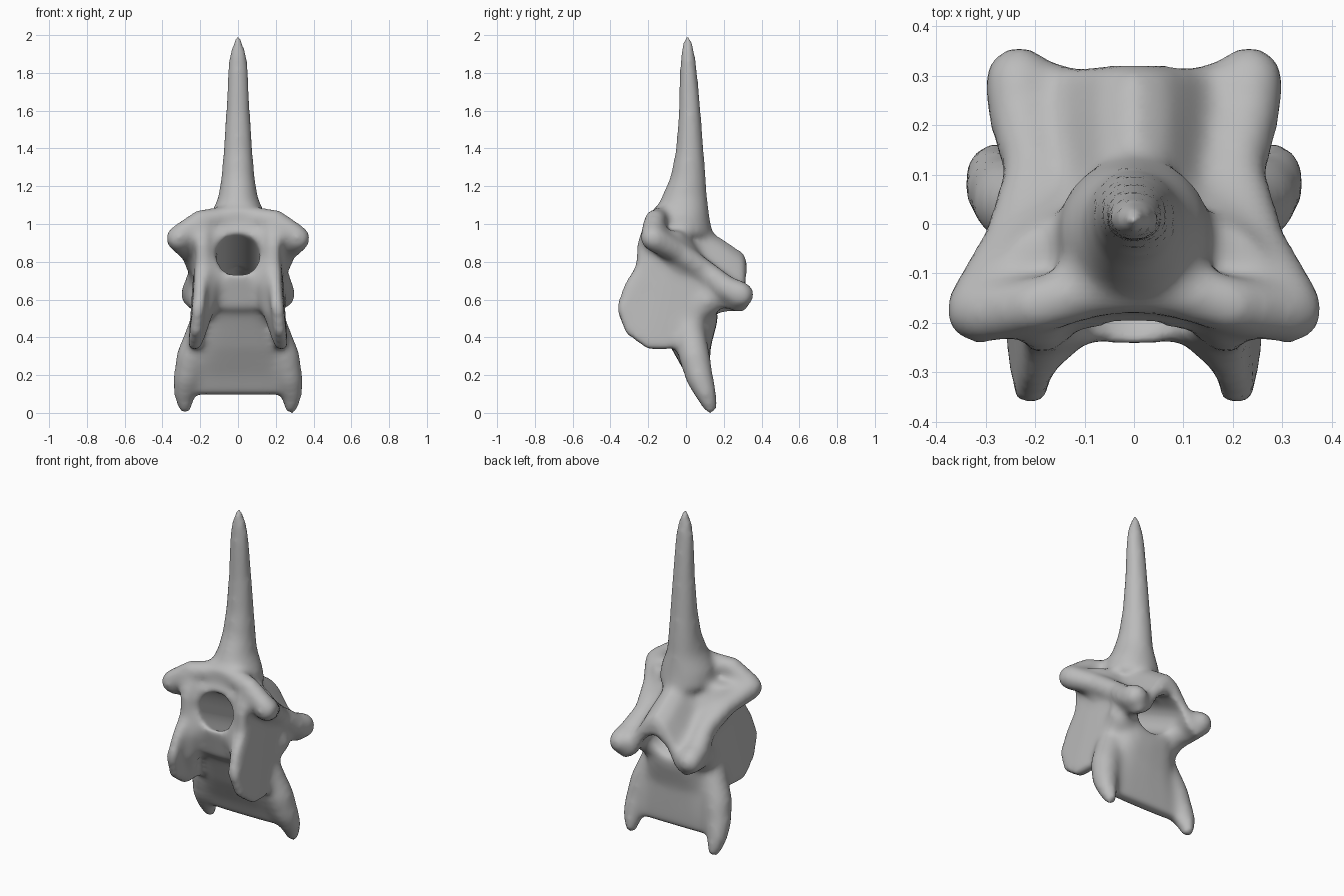
import bpy, bmesh
from math import cos, sin, tau
from mathutils import Vector

cube = bpy.data.objects.get("Cube")
if cube:
    bpy.data.objects.remove(cube, do_unlink=True)

bone = bpy.data.materials.new("bone_grey")
bone.use_nodes = True
grey = (0.5, 0.5, 0.5, 1)
bone.diffuse_color = grey
bone.node_tree.nodes["Principled BSDF"].inputs["Base Color"].default_value = grey


def make_object(name, bm):
    mesh = bpy.data.meshes.new(name)
    bm.to_mesh(mesh)
    bm.free()
    obj = bpy.data.objects.new(name, mesh)
    bpy.context.scene.collection.objects.link(obj)
    return obj


def loft(bm, rings):
    """Skin a list of equal-length rings into a closed solid."""
    loops = [[bm.verts.new(p) for p in ring] for ring in rings]
    n = len(loops[0])
    faces = [bm.faces.new(loops[0][::-1]), bm.faces.new(loops[-1])]
    for a, b in zip(loops, loops[1:]):
        for i in range(n):
            j = (i + 1) % n
            faces.append(bm.faces.new((a[i], a[j], b[j], b[i])))
    bmesh.ops.recalc_face_normals(bm, faces=faces)


def oval(z, hw, y0, y1, power=1.0, n=20):
    """Horizontal (super)ellipse ring between y0 and y1."""
    def pw(v):
        return abs(v) ** power * (1 if v > 0 else -1)
    return [(hw * pw(cos(tau * i / n)), (y0 + y1) / 2 + (y1 - y0) / 2 * pw(sin(tau * i / n)), z)
            for i in range(n)]


def tube(bm, points, side=1):
    """Round-ended tube through (x, y, z, radius) points."""
    pts = [Vector((p[0] * side, p[1], p[2])) for p in points]
    rad = [p[3] for p in points]
    rings = []
    for i, (p, r) in enumerate(zip(pts, rad)):
        d = (pts[min(i + 1, len(pts) - 1)] - pts[max(i - 1, 0)]).normalized()
        u = d.cross(Vector((0.3, 1, 0.2))).normalized()
        v = d.cross(u)
        steps = [(0, 1)]
        if i == 0:
            steps = [(-0.9, 0.35), (-0.6, 0.8), (0, 1)]
        elif i == len(pts) - 1:
            steps = [(0, 1), (0.6, 0.8), (0.9, 0.35)]
        for off, k in steps:
            rings.append([p + d * off * r + (u * cos(tau * a / 12) + v * sin(tau * a / 12)) * r * k
                          for a in range(12)])
    loft(bm, rings)


bm = bmesh.new()

# Tall upright spine: height, half width, front, back
spine = [(0.95, 0.16, -0.17, 0.14), (1.05, 0.15, -0.17, 0.125), (1.09, 0.13, -0.155, 0.12),
         (1.15, 0.105, -0.13, 0.113), (1.25, 0.09, -0.085, 0.107), (1.4, 0.078, -0.055, 0.095),
         (1.6, 0.066, -0.04, 0.08), (1.8, 0.057, -0.035, 0.062), (1.9, 0.05, -0.03, 0.05),
         (1.97, 0.024, -0.02, 0.038), (2.015, 0.008, -0.01, 0.028)]
loft(bm, [oval(*row) for row in spine])

# Main body, leaning back towards its thin lower edge
body = [(0.1, 0.26, 0.05, 0.12), (0.2, 0.275, 0.005, 0.125), (0.35, 0.22, -0.08, 0.13),
        (0.48, 0.2, -0.14, 0.165), (0.6, 0.19, -0.2, 0.18), (0.68, 0.18, -0.235, 0.17),
        (0.8, 0.18, -0.235, 0.13)]
loft(bm, [oval(*row, power=0.6) for row in body])

# Thick walls around the canal, flaring out under the roof
walls = [(0.55, 0.2, -0.2, 0.15), (0.72, 0.215, -0.245, 0.13), (0.86, 0.24, -0.235, 0.08),
         (0.97, 0.27, -0.21, 0.0)]
loft(bm, [oval(*row, power=0.6) for row in walls])

# Sloping roof: position, half width, middle height, edge height, thickness
rings = []
for y, hw, zc, ze, t in [(-0.18, 0.27, 1.09, 0.99, 0.11), (-0.05, 0.25, 1.08, 0.89, 0.13),
                         (0.1, 0.21, 0.99, 0.78, 0.15), (0.22, 0.23, 0.915, 0.69, 0.15),
                         (0.32, 0.22, 0.845, 0.64, 0.12)]:
    shape = ((-1, 1), (-0.65, 0.8), (-0.3, 0.2), (0, 0), (0.3, 0.2), (0.65, 0.8), (1, 1))
    top = [(f * hw, y, zc + (ze - zc) * drop) for f, drop in shape]
    rings.append(top + [(x, y, z - t) for x, y, z in reversed(top)])
loft(bm, rings)

# Side plate outline as (y, z): wall beside the canal with a hanging front flange
plate = [(-0.22, 1.0), (-0.255, 0.92), (-0.265, 0.78), (-0.325, 0.69), (-0.37, 0.56), (-0.32, 0.425),
         (-0.2, 0.34), (-0.085, 0.34), (0.0, 0.45), (0.1, 0.55), (0.13, 0.8), (-0.05, 0.95)]

for s in (1, -1):
    rings = []
    for off in (-0.033, 0.033):
        rings.append([(s * (0.19 + 0.11 * max(0, 0.72 - z) + off), y, z) for y, z in plate])
    loft(bm, rings)
    # Buttress between the flange and the body
    tube(bm, [(0.165, -0.18, 0.8, 0.07), (0.165, -0.215, 0.68, 0.07), (0.185, -0.22, 0.55, 0.06),
              (0.21, -0.17, 0.41, 0.04)], s)
    # Roof edge ridge from the front wing down to the rear knob
    tube(bm, [(0.315, -0.175, 0.93, 0.072), (0.25, -0.04, 0.855, 0.06), (0.205, 0.1, 0.755, 0.062),
              (0.225, 0.21, 0.665, 0.07), (0.233, 0.29, 0.63, 0.075)], s)
    # Strut carrying the rear knob
    tube(bm, [(0.16, 0.06, 0.56, 0.09), (0.185, 0.14, 0.61, 0.085), (0.225, 0.26, 0.62, 0.07)], s)
    # Front brow
    tube(bm, [(0.31, -0.18, 0.94, 0.065), (0.2, -0.165, 1.025, 0.06), (0, -0.11, 1.05, 0.06)], s)
    # Lower foot
    tube(bm, [(0.17, 0.01, 0.5, 0.08), (0.245, 0.045, 0.3, 0.085), (0.272, 0.075, 0.18, 0.074),
              (0.285, 0.108, 0.1, 0.058), (0.28, 0.128, 0.035, 0.04)], s)

rough = make_object("rough_bone", bm)

# Sloping round canal cutter
cut = bmesh.new()
loft(cut, [[(0.117 * cos(tau * i / 24), y, 0.853 - 0.5 * (y + 0.23) + 0.117 * sin(tau * i / 24))
            for i in range(24)] for y in (-0.5, 0.6)])
cutter = make_object("canal_cutter", cut)
cutter.hide_render = True

# Blend the parts, cut the canal, then soften everything
blend = rough.modifiers.new("blend", 'REMESH')
blend.mode = 'VOXEL'
blend.voxel_size = 0.018
canal = rough.modifiers.new("canal", 'BOOLEAN')
canal.operation = 'DIFFERENCE'
canal.object = cutter
again = rough.modifiers.new("even", 'REMESH')
again.mode = 'VOXEL'
again.voxel_size = 0.016
soft = rough.modifiers.new("soften", 'SMOOTH')
soft.factor = 0.5
soft.iterations = 14

bpy.context.view_layer.update()
mesh = bpy.data.meshes.new_from_object(rough.evaluated_get(bpy.context.evaluated_depsgraph_get()))
for helper in (rough, cutter):
    bpy.data.objects.remove(helper, do_unlink=True)

# Finished bone, standing on the ground
low = min(v.co.z for v in mesh.vertices)
for v in mesh.vertices:
    v.co.z -= low
mesh.materials.clear()
mesh.materials.append(bone)
for p in mesh.polygons:
    p.use_smooth = True
    p.material_index = 0
vertebra = bpy.data.objects.new("vertebra", mesh)
bpy.context.scene.collection.objects.link(vertebra)
